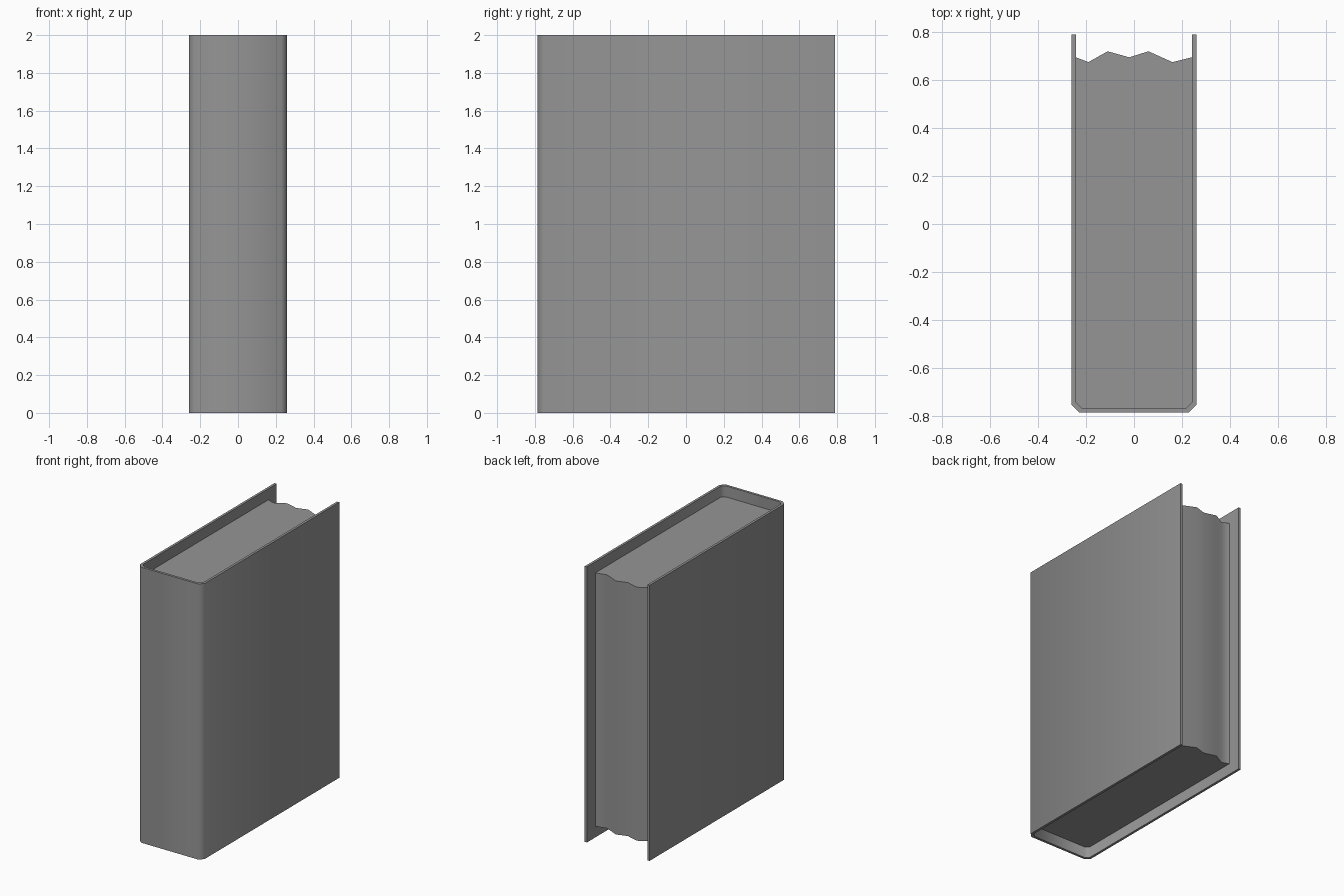
import bpy, bmesh, math

cube = bpy.data.objects.get("Cube")
if cube:
    bpy.data.objects.remove(cube, do_unlink=True)

HEIGHT, BACK, SPINE = 2.0, 0.79, -0.785
HALF, THICK, CHAMFER = 0.26, 0.018, 0.03

grey = bpy.data.materials.new("plain_grey")
grey.use_nodes = True
GREY = (0.3, 0.3, 0.3, 1)
grey.diffuse_color = GREY
grey.node_tree.nodes["Principled BSDF"].inputs["Base Color"].default_value = GREY


def extrude_outline(name, outline, bottom, top):
    """Raise a flat outline into a solid with smooth walls and sharp rims."""
    bm = bmesh.new()
    face = bm.faces.new([bm.verts.new((x, y, bottom)) for x, y in outline])
    raised = bmesh.ops.extrude_face_region(bm, geom=[face], use_keep_orig=True)
    verts = [g for g in raised["geom"] if isinstance(g, bmesh.types.BMVert)]
    bmesh.ops.translate(bm, verts=verts, vec=(0, 0, top - bottom))
    bmesh.ops.recalc_face_normals(bm, faces=bm.faces)
    mesh = bpy.data.meshes.new(name)
    bm.to_mesh(mesh)
    bm.free()
    mesh.materials.append(grey)
    obj = bpy.data.objects.new(name, mesh)
    bpy.context.collection.objects.link(obj)
    bpy.ops.object.select_all(action="DESELECT")
    obj.select_set(True)
    bpy.context.view_layer.objects.active = obj
    bpy.ops.object.shade_smooth_by_angle(angle=math.radians(60))
    return obj


def wrap(inset, chamfer):
    """U-shaped path around the spine, from the left edge to the right edge."""
    x, y = HALF - inset, SPINE + inset
    half = [(x, BACK), (x, y + chamfer), (x - chamfer, y)]
    return half + [(-px, py) for px, py in reversed(half)]


# Cover: both boards and the chamfered spine in one folded sheet
outer = wrap(0, CHAMFER)
inner = wrap(THICK, CHAMFER - 0.006)
extrude_outline("cover", outer + inner[::-1], 0, HEIGHT)

# Page block: fills the cover, set in at top and bottom, with a wavy back edge
edge = HALF - THICK
waves = [(-edge, 0.695), (-0.19, 0.675), (-0.11, 0.72), (-0.02, 0.695),
         (0.06, 0.72), (0.16, 0.675), (edge, 0.695)]
extrude_outline("page_block", inner[1:-1] + waves, 0.08, HEIGHT - 0.08)
